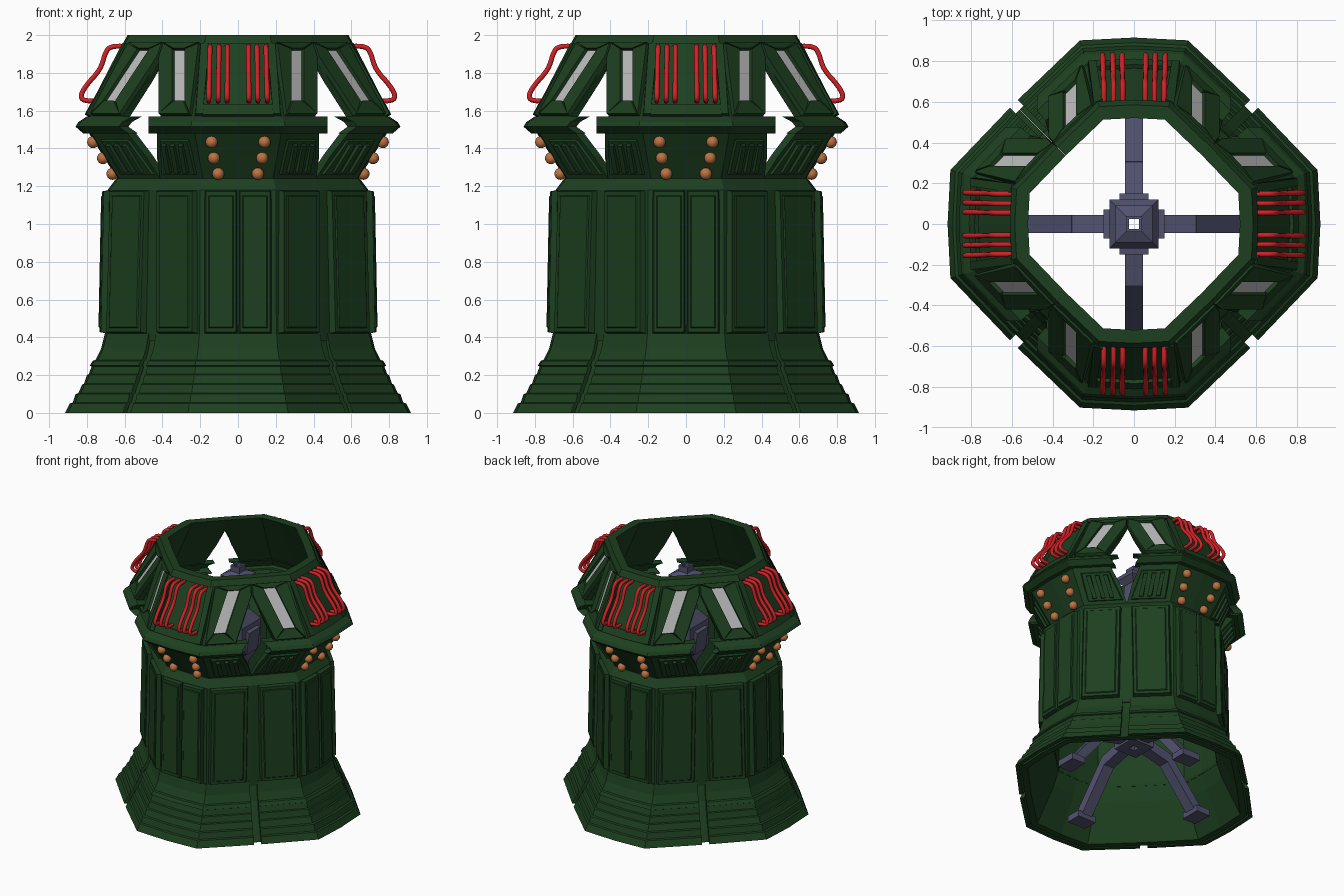
import bpy, bmesh, math
from mathutils import Vector, Matrix

if "Cube" in bpy.data.objects:
    bpy.data.objects.remove(bpy.data.objects["Cube"])


def material(name, rgb):
    m = bpy.data.materials.new(name)
    m.diffuse_color = (*rgb, 1)
    m.use_nodes = True
    m.node_tree.nodes["Principled BSDF"].inputs["Base Color"].default_value = m.diffuse_color
    return m


GREEN = material("dark_green", (0.012, 0.05, 0.014))
RED = material("red", (0.65, 0.015, 0.02))
COPPER = material("copper", (0.5, 0.17, 0.055))
STEEL = material("violet_steel", (0.085, 0.085, 0.16))
PALE = material("pale_grey", (0.5, 0.5, 0.5))
TURNS = [Matrix.Rotation(k * math.pi / 2, 4, 'Z') for k in range(4)]
CORNER, DIAG = 0.29, 0.645


def build(name, parts, mat, turns=TURNS):
    """Join (verts, faces) parts, repeated round the four sides."""
    bm = bmesh.new()
    for rot in turns:
        for verts, faces in parts:
            vs = [bm.verts.new(rot @ Vector(v)) for v in verts]
            for f in faces:
                bm.faces.new([vs[i] for i in f])
    bmesh.ops.recalc_face_normals(bm, faces=bm.faces)
    me = bpy.data.meshes.new(name)
    bm.to_mesh(me)
    bm.free()
    me.materials.append(mat)
    ob = bpy.data.objects.new(name, me)
    bpy.context.collection.objects.link(ob)
    return ob


def pt(x, z, rf, off):
    """Point on the front sector wall, pushed out along its normal."""
    r = rf(z)
    slope = (rf(z + 0.01) - r) / 0.01
    a, c = abs(x), CORNER * r
    if a <= c + 1e-6:
        y, n = r - 0.015 * r * a / c, (0, -1)
    else:
        y, n = 0.985 * r - 0.34 * (a - c) / 0.355, (math.copysign(0.7, x), -0.7)
    return Vector((x, -y, z)) + Vector((*n, -slope)).normalized() * off


def band(profile, thick, xlim=9, gap=0):
    """Solid wall over one sector, profile = [(z, r)], cut off at |x| = xlim."""
    rows = []
    for t, prof in ((0, profile), (thick, profile[::-1])):
        for z, r in prof:
            e = min(DIAG * r - gap, xlim) * (r - t) / r
            q = r - t
            c = CORNER * q
            rows.append([pt(x, z, lambda _: q, 0) for x in (-e, -c, 0, c, e)])
    n = len(rows)
    verts = [p for row in rows for p in row]
    faces = [(i * 5 + j, i * 5 + j + 1, (i + 1) % n * 5 + j + 1, (i + 1) % n * 5 + j)
             for i in range(n) for j in range(4)]
    for i in range(n // 2 - 1):
        k = n - 1 - i
        for j in (0, 4):
            faces.append((i * 5 + j, (i + 1) * 5 + j, (k - 1) * 5 + j, k * 5 + j))
    return verts, faces


def plate(poly, rf, o0, o1, inset=0.008):
    """Chamfered plate on the wall from a front-view outline, plus its mirror."""
    n = len(poly)
    cx, cz = sum(p[0] for p in poly) / n, sum(p[1] for p in poly) / n
    top = [(x - math.copysign(inset, x - cx), z - math.copysign(inset, z - cz)) for x, z in poly]
    faces = [tuple(range(n)), tuple(range(n, 2 * n))]
    faces += [(i, (i + 1) % n, n + (i + 1) % n, n + i) for i in range(n)]
    return [([pt(s * x, z, rf, o0) for x, z in poly] + [pt(s * x, z, rf, o1) for x, z in top], faces)
            for s in (1, -1)]


def beam(p, q, w, h):
    """Box beam lying in the x = 0 plane, w wide and h deep."""
    p, q = Vector(p), Vector(q)
    d = (q - p).normalized()
    up, sx = d.cross(Vector((1, 0, 0))) * h / 2, Vector((w / 2, 0, 0))
    verts = [e + a * sx + b * up for e in (p, q) for a, b in ((-1, -1), (1, -1), (1, 1), (-1, 1))]
    return verts, [(0, 1, 2, 3), (4, 5, 6, 7)] + [(i, (i + 1) % 4, 4 + (i + 1) % 4, 4 + i) for i in range(4)]


def rect(x0, x1, z0, z1):
    return [(x0, z0), (x1, z0), (x1, z1), (x0, z1)]


def r_body(z):
    return 0.705 - 0.02 * (z - 0.42)


def r_flare(z):
    return 0.64 + 0.62 * (z - 1.24)


def r_crown(z):
    return 0.83 - 0.52 * (z - 1.5)


# Main walls: skirt core, body, flared neck, crown
build("skirt_core", [band([(0.0, 0.87), (0.27, 0.73), (0.4, 0.685)], 0.05)], GREEN)
build("body_wall", [band([(0.38, 0.70), (1.18, 0.69), (1.24, 0.645)], 0.06)], GREEN)
build("neck_wall", [band([(1.2, 0.615), (1.24, 0.64), (1.36, 0.714), (1.49, 0.795)], 0.06, 0.43)], GREEN)
build("crown_wall", [band([(z, r_crown(z)) for z in (1.5, 1.6, 1.75, 1.9, 1.95, 2.0)], 0.05, 0.41)], GREEN)
build("crown_lip", [band([(1.48, 0.82), (1.515, 0.86), (1.54, 0.845), (1.57, 0.80)], 0.07, 0.475)], GREEN)
build("crown_rim", [band([(1.955, 0.61), (2.0, 0.585)], 0.05)], GREEN)

# Stepped skirt cladding, split along the diagonal seams
steps = [(0.0, 0.915), (0.05, 0.89), (0.055, 0.875), (0.1, 0.86), (0.105, 0.845), (0.15, 0.825),
         (0.155, 0.815), (0.2, 0.80), (0.205, 0.79), (0.245, 0.775), (0.25, 0.785), (0.275, 0.77),
         (0.28, 0.755), (0.34, 0.725), (0.42, 0.705)]
build("skirt_steps", [band(steps, 0.03, gap=0.02)], GREEN)

# Body panels, each with a raised inner field
panels = []
for x0, x1 in ((0.003, 0.178), (0.215, 0.42)):
    panels += plate(rect(x0, x1, 0.42, 1.18), r_body, -0.01, 0.03)
    panels += plate(rect(x0 + 0.022, x1 - 0.022, 0.45, 1.15), r_body, 0.03, 0.036, 0.005)
build("body_panels", panels, GREEN)

# Neck panels with slanted ribs
ribs = plate([(0.215, 1.26), (0.405, 1.26), (0.415, 1.45), (0.255, 1.45)], r_flare, -0.01, 0.012)
for x in (0.25, 0.295, 0.34):
    ribs += plate([(x, 1.28), (x + 0.022, 1.28), (x + 0.055, 1.43), (x + 0.033, 1.43)], r_flare, 0.01, 0.03, 0.004)
build("neck_ribs", ribs, GREEN)

# Crown frames: window surrounds and front panel borders
frames = []
for poly in ([(0.245, 1.57), (0.272, 1.64), (0.272, 1.92), (0.19, 1.95)],
             [(0.33, 1.64), (0.408, 1.57), (0.408, 1.88), (0.385, 1.95), (0.33, 1.92)],
             [(0.245, 1.57), (0.408, 1.57), (0.33, 1.645), (0.27, 1.645)],
             [(0.27, 1.915), (0.33, 1.915), (0.385, 1.955), (0.19, 1.955)],
             [(0.19, 1.57), (0.228, 1.57), (0.178, 1.95), (0.15, 1.95)]):
    frames += plate(poly, r_crown, -0.01, 0.025, 0.004)
frames += plate(rect(0.0, 0.19, 1.57, 1.625), r_crown, -0.01, 0.02, 0.0)
build("crown_frames", frames, GREEN)
build("windows", plate(rect(0.27, 0.332, 1.645, 1.917), r_crown, -0.005, 0.006, 0), PALE)

# Copper studs on the neck
bm = bmesh.new()
for rot in TURNS:
    for x, z in ((0.14, 1.44), (0.128, 1.355), (0.105, 1.272)):
        for s in (1, -1):
            p = pt(s * x, z, r_flare, 0.012)
            bmesh.ops.create_uvsphere(bm, u_segments=12, v_segments=8, radius=0.032,
                                      matrix=rot @ Matrix.Translation(p))
me = bpy.data.meshes.new("studs")
bm.to_mesh(me)
bm.free()
me.shade_smooth()
me.materials.append(COPPER)
bpy.context.collection.objects.link(bpy.data.objects.new("studs", me))

# Red cables arching over the crown
cu = bpy.data.curves.new("cables", 'CURVE')
cu.dimensions = '3D'
cu.bevel_depth, cu.bevel_resolution, cu.use_fill_caps = 0.013, 2, True
path = [(0.60, 1.94), (0.66, 1.945), (0.70, 1.92), (0.725, 1.82), (0.80, 1.74),
        (0.835, 1.68), (0.82, 1.65), (0.75, 1.65)]
for rot in TURNS:
    for x in (-0.155, -0.105, -0.058, 0.058, 0.105, 0.155):
        sp = cu.splines.new('NURBS')
        sp.points.add(len(path) - 1)
        for q, (r, z) in zip(sp.points, path):
            q.co = (*(rot @ Vector((x * (1 - 0.15 * (z - 1.65)), -r, z))), 1)
        sp.order_u, sp.use_endpoint_u, sp.resolution_u = 3, True, 4
cu.materials.append(RED)
bpy.context.collection.objects.link(bpy.data.objects.new("cables", cu))

# Inner stand: four bent legs with feet, hub blocks
build("stand_legs", [beam((0, -0.05, 0.43), (0, -0.30, 0.37), 0.09, 0.08),
                     beam((0, -0.28, 0.39), (0, -0.58, 0.03), 0.09, 0.07),
                     beam((0, -0.53, 0.025), (0, -0.65, 0.025), 0.16, 0.05),
                     beam((0, -0.10, 1.2), (0, -0.125, 1.38), 0.14, 0.05)], STEEL)

# Hollow square centre column with cap plate
prof = [(0.10, 0.36), (0.10, 0.48), (0.055, 0.58), (0.055, 1.08), (0.12, 1.22), (0.12, 1.42),
        (0.06, 1.5), (0.05, 1.72), (0.092, 1.76), (0.092, 1.79), (0.04, 1.815), (0.04, 1.86),
        (0.025, 1.86), (0.025, 0.36)]
n = len(prof)
verts = [(sx * h, sy * h, z) for h, z in prof for sx, sy in ((-1, -1), (1, -1), (1, 1), (-1, 1))]
faces = [(i * 4 + j, i * 4 + (j + 1) % 4, (i + 1) % n * 4 + (j + 1) % 4, (i + 1) % n * 4 + j)
         for i in range(n) for j in range(4)]
build("stand_column", [(verts, faces)], STEEL, TURNS[:1])
